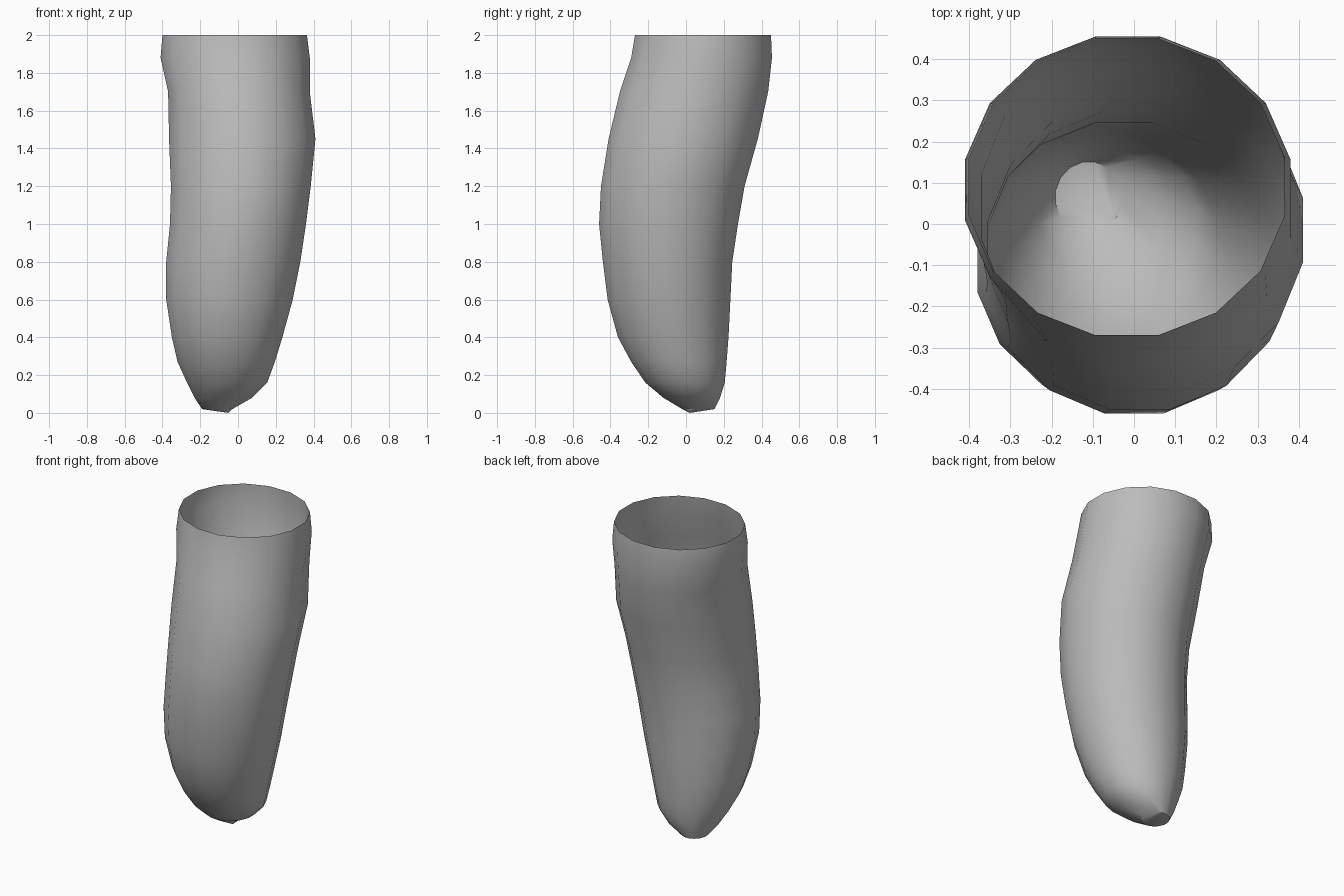
import bpy, bmesh, math

cube = bpy.data.objects.get("Cube")
if cube:
    bpy.data.objects.remove(cube, do_unlink=True)

# Material
grey = bpy.data.materials.new("plain grey")
grey.use_nodes = True
colour = (0.5, 0.5, 0.5, 1)
grey.diffuse_color = colour
grey.node_tree.nodes["Principled BSDF"].inputs["Base Color"].default_value = colour

# Cross-sections: height, left and right limits, front and back limits
SECTIONS = [
    (2.0, -.40, .365, -.27, .45),
    (1.88, -.41, .38, -.29, .455),
    (1.7, -.37, .38, -.35, .435),
    (1.45, -.365, .41, -.41, .38),
    (1.2, -.355, .385, -.45, .31),
    (1.0, -.36, .36, -.46, .275),
    (.8, -.38, .33, -.44, .245),
    (.6, -.38, .29, -.415, .235),
    (.4, -.35, .235, -.36, .225),
    (.27, -.32, .195, -.29, .215),
    (.16, -.27, .155, -.215, .205),
    (.08, -.23, .075, -.12, .18),
    (.02, -.19, -.03, -.02, .15),
]
SIDES = 16

bm = bmesh.new()


def ring(z, x0, x1, y0, y1):
    verts = []
    for i in range(SIDES):
        a = math.tau * (i + .5) / SIDES
        grow = 1 / math.cos(math.pi / SIDES)
        x = (x0 + x1) / 2 + (x1 - x0) / 2 * grow * math.cos(a)
        y = (y0 + y1) / 2 + (y1 - y0) / 2 * grow * math.sin(a)
        verts.append(bm.verts.new((x, y, z)))
    return verts


# Open-topped curved sleeve lofted through the sections
rings = [ring(*s) for s in SECTIONS]
for upper, lower in zip(rings, rings[1:]):
    for i in range(SIDES):
        j = (i + 1) % SIDES
        bm.faces.new((upper[i], lower[i], lower[j], upper[j]))

# Blunt closed tip
tip = bm.verts.new((-.05, .02, 0))
for i in range(SIDES):
    bm.faces.new((rings[-1][i], tip, rings[-1][(i + 1) % SIDES]))
bmesh.ops.recalc_face_normals(bm, faces=bm.faces)

mesh = bpy.data.meshes.new("finger_sleeve")
bm.to_mesh(mesh)
bm.free()
mesh.materials.append(grey)
sleeve = bpy.data.objects.new("finger_sleeve", mesh)
bpy.context.collection.objects.link(sleeve)
bpy.ops.object.select_all(action='DESELECT')
sleeve.select_set(True)
bpy.context.view_layer.objects.active = sleeve
bpy.ops.object.shade_smooth_by_angle(angle=math.radians(30))
